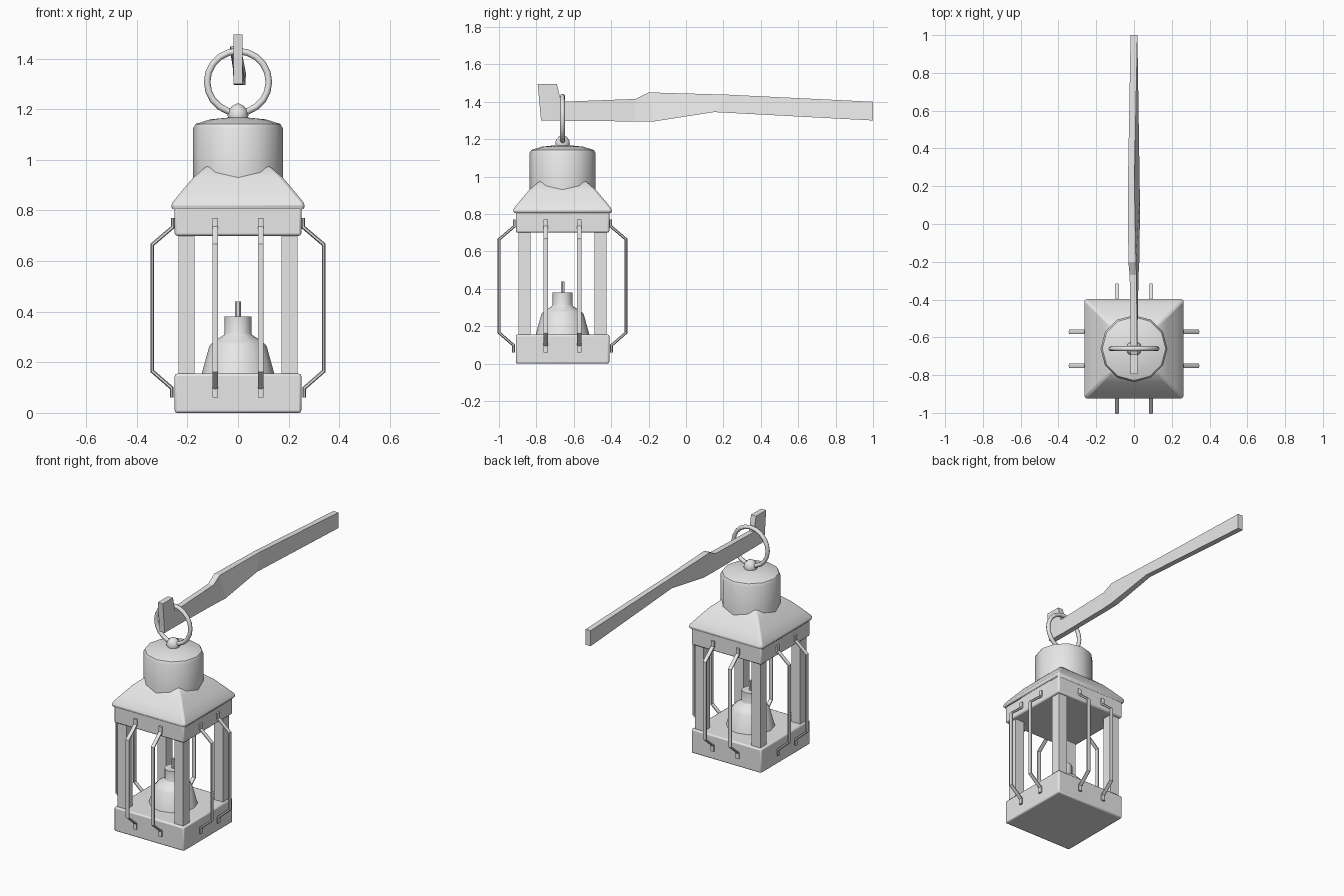
import bpy, bmesh, math
from mathutils import Vector, Matrix

cube = bpy.data.objects.get("Cube")
if cube:
    bpy.data.objects.remove(cube, do_unlink=True)

gray = bpy.data.materials.new("plain gray")
gray.use_nodes = True
gray.diffuse_color = (0.8, 0.8, 0.8, 1)
gray.node_tree.nodes["Principled BSDF"].inputs["Base Color"].default_value = (0.8, 0.8, 0.8, 1)

CY = -0.66  # depth of the lantern axis


def finish(obj, smooth=None):
    obj.data.materials.append(gray)
    if smooth:
        bpy.ops.object.select_all(action="DESELECT")
        obj.select_set(True)
        bpy.context.view_layer.objects.active = obj
        bpy.ops.object.shade_smooth_by_angle(angle=math.radians(smooth))
    return obj


def loft(name, rings, smooth=None, closed=False):
    """Skin a row of equal-length rings, capped unless closed into a loop."""
    bm = bmesh.new()
    loops = [[bm.verts.new(p) for p in ring] for ring in rings]
    n = len(loops[0])
    pairs = list(zip(loops, loops[1:]))
    if closed:
        pairs.append((loops[-1], loops[0]))
    else:
        bm.faces.new(loops[0])
        bm.faces.new(loops[-1])
    for a, b in pairs:
        for i in range(n):
            j = (i + 1) % n
            bm.faces.new((a[i], a[j], b[j], b[i]))
    bmesh.ops.recalc_face_normals(bm, faces=bm.faces)
    mesh = bpy.data.meshes.new(name)
    bm.to_mesh(mesh)
    bm.free()
    obj = bpy.data.objects.new(name, mesh)
    bpy.context.collection.objects.link(obj)
    return finish(obj, smooth)


def lathe(name, profile, sides, smooth=40):
    rings = []
    for r, z in profile:
        angles = [2 * math.pi * i / sides for i in range(sides)]
        rings.append([(r * math.cos(a), CY + r * math.sin(a), z) for a in angles])
    return loft(name, rings, smooth)


def square(half, z, x=0, y=0):
    return [(x + sx * half, CY + y + sy * half, z)
            for sx, sy in ((-1, -1), (1, -1), (1, 1), (-1, 1))]


def bevel(obj, width, segments=2):
    mod = obj.modifiers.new("soft edges", "BEVEL")
    mod.width, mod.segments = width, segments
    mod.limit_method = "ANGLE"
    mod.angle_limit = math.radians(35)


# Square base, upper band and corner posts
for name, low, high in (("base", 0, 0.155), ("upper_band", 0.70, 0.815)):
    bevel(loft(name, [square(0.25, low), square(0.25, high)], 30), 0.009)
for sx in (-1, 1):
    for sy in (-1, 1):
        side = ("front" if sy < 0 else "back") + ("_left" if sx > 0 else "_right")
        loft(side + "_post", [square(0.032, z, sx * 0.203, sy * 0.203) for z in (0.15, 0.705)])

# Hipped roof with a gentle curve
roof = loft("roof", [square(h, z) for h, z in (
    (0.258, 0.806), (0.267, 0.812), (0.258, 0.833), (0.222, 0.877),
    (0.177, 0.93), (0.125, 0.975))], 50)
bevel(roof, 0.012)

# Chimney drum, knob and oil burner
lathe("chimney", [(0.177, 0.90), (0.177, 1.125), (0.168, 1.142),
                  (0.11, 1.16), (0.03, 1.168)], 12)
lathe("top_knob", [(0.036, 1.155), (0.041, 1.175), (0.037, 1.197),
                   (0.02, 1.215), (0.005, 1.222)], 10, 60)
lathe("burner", [(0.145, 0.15), (0.113, 0.265), (0.095, 0.283), (0.056, 0.308),
                 (0.053, 0.315), (0.053, 0.38)], 12)
lathe("wick", [(0.011, 0.375), (0.011, 0.44)], 6)

# Carrying ring
rings = []
for i in range(20):
    a = 2 * math.pi * i / 20
    ring = []
    for k in range(8):
        b = math.pi * k / 4
        r = 0.122 + 0.013 * math.cos(b)
        ring.append((r * math.cos(a), CY + 0.013 * math.sin(b), 1.308 + r * math.sin(a)))
    rings.append(ring)
loft("carrying_ring", rings, 60, closed=True)

# Bent guard bars, two on each face
path = [Vector(p) for p in ((0.258, 0.77), (0.258, 0.734), (0.339, 0.665),
                            (0.339, 0.165), (0.262, 0.098), (0.262, 0.06))]
sections = []
for i, p in enumerate(path):
    before = (p - path[max(i - 1, 0)]).normalized()
    after = (path[min(i + 1, len(path) - 1)] - p).normalized()
    along = (before + after).normalized()
    miter = 1 / max(along.dot(after), along.dot(before))
    normal = Vector((-along.y, along.x)) * miter
    ring = []
    for k in range(6):
        a = math.pi * k / 3
        q = p + normal * (0.0075 * math.cos(a))
        ring.append(Vector((0.0135 * math.sin(a), -q.x, q.y)))
    sections.append(ring)
for turn, side in enumerate(("front", "left", "back", "right")):
    place = Matrix.Translation((0, CY, 0)) @ Matrix.Rotation(turn * math.pi / 2, 4, "Z")
    for number, offset in enumerate((-0.09, 0.09), 1):
        loft(f"{side}_guard_bar_{number}",
             [[place @ (v + Vector((offset, 0, 0))) for v in ring] for ring in sections], 40)

# Rough-hewn hanging arm: bottom y, z, x then top y, z, x, then half thickness
stations = (
    (1, 1.30, 0, 1, 1.40, 0, 0.018),
    (0.15, 1.345, 0.014, 0.22, 1.438, -0.015, 0.017),
    (-0.17, 1.295, 0.01, -0.2, 1.45, -0.01, 0.02),
    (-0.27, 1.295, 0.006, -0.27, 1.415, -0.005, 0.018),
    (-0.655, 1.298, 0, -0.668, 1.40, 0, 0.017),
    (-0.68, 1.299, 0, -0.69, 1.495, 0, 0.018),
    (-0.775, 1.30, 0, -0.793, 1.495, 0, 0.018),
)
loft("hanging_arm", [
    [(bx - w, by, bz), (bx + w, by, bz), (tx + w, ty, tz), (tx - w, ty, tz)]
    for by, bz, bx, ty, tz, tx, w in stations])
